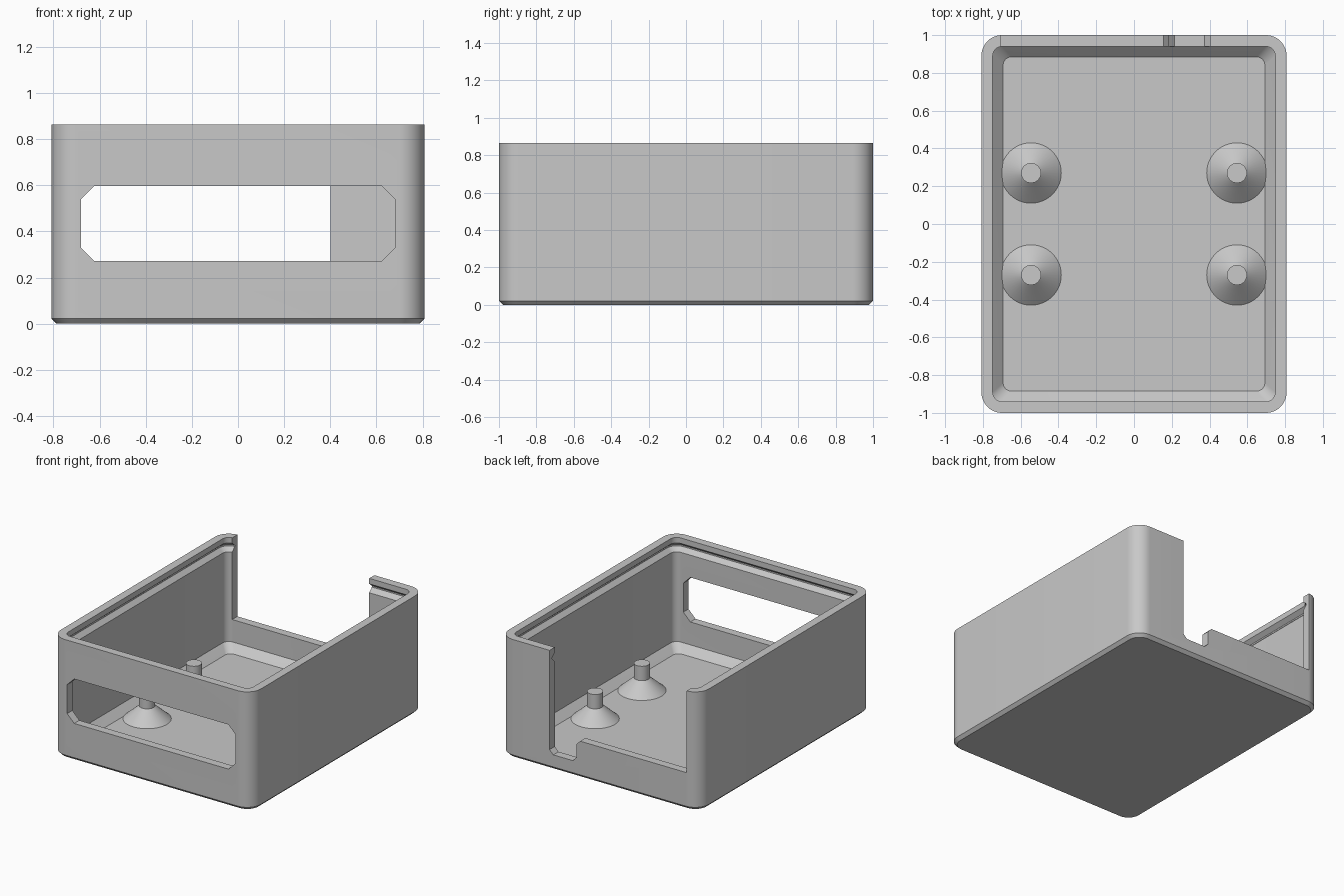
import bpy
import bmesh
from math import sin, cos, pi, radians

if "Cube" in bpy.data.objects:
    bpy.data.objects.remove(bpy.data.objects["Cube"], do_unlink=True)

HALF_X, HALF_Y, HEIGHT = 0.808, 1.0, 0.865
CORNER, WALL, FLOOR = 0.11, 0.06, 0.05

grey = bpy.data.materials.new("plain grey")
grey.use_nodes = True
colour = (0.58, 0.58, 0.58, 1)
grey.diffuse_color = colour
grey.node_tree.nodes["Principled BSDF"].inputs["Base Color"].default_value = colour


def finish(name, bm):
    """Turn a bmesh into a grey object."""
    bmesh.ops.recalc_face_normals(bm, faces=bm.faces)
    mesh = bpy.data.meshes.new(name)
    bm.to_mesh(mesh)
    bm.free()
    obj = bpy.data.objects.new(name, mesh)
    mesh.materials.append(grey)
    bpy.context.collection.objects.link(obj)
    return obj


def loft(name, rings):
    """Skin a stack of point rings and cap both ends."""
    bm = bmesh.new()
    loops = [[bm.verts.new(p) for p in ring] for ring in rings]
    for a, b in zip(loops, loops[1:]):
        for i in range(len(a)):
            j = (i + 1) % len(a)
            bm.faces.new((a[i], a[j], b[j], b[i]))
    bm.faces.new(loops[0])
    bm.faces.new(loops[-1])
    return finish(name, bm)


def rounded_ring(inset, z, steps=12):
    """Rounded rectangle set in from the outer wall."""
    r = max(CORNER - inset, 0.045)
    cx, cy = HALF_X - inset - r, HALF_Y - inset - r
    points = []
    for q, (sx, sy) in enumerate([(1, 1), (-1, 1), (-1, -1), (1, -1)]):
        for k in range(steps + 1):
            a = (q + k / steps) * pi / 2
            points.append((sx * cx + r * cos(a), sy * cy + r * sin(a), z))
    return points


def cut(target, outline, y0, y1):
    """Cut an x-z outline through the target between two depths."""
    cutter = loft("cutter", [[(x, y, z) for x, z in outline] for y in (y0, y1)])
    cutter.hide_render = True
    mod = target.modifiers.new("cut", 'BOOLEAN')
    mod.operation, mod.solver, mod.object = 'DIFFERENCE', 'EXACT', cutter
    bpy.context.view_layer.objects.active = target
    bpy.ops.object.modifier_apply(modifier=mod.name)
    bpy.data.objects.remove(cutter, do_unlink=True)


def smooth(obj):
    bpy.ops.object.select_all(action='DESELECT')
    obj.select_set(True)
    bpy.context.view_layer.objects.active = obj
    bpy.ops.object.shade_smooth_by_angle(angle=radians(30))


# Open box: chamfered foot, rim, snap groove inside, chamfered floor edge
section = [
    (0.022, 0), (0, 0.022), (0, HEIGHT),
    (WALL, HEIGHT), (WALL, 0.825), (WALL - 0.03, 0.8), (WALL - 0.03, 0.79), (WALL, 0.76),
    (WALL, FLOOR + 0.055), (WALL + 0.055, FLOOR),
]
box = loft("open_box", [rounded_ring(inset, z) for inset, z in section])

# Front window with clipped corners
wx, lo, hi, c = 0.68, 0.272, 0.597, 0.057
cut(box, [(-wx + c, lo), (wx - c, lo), (wx, lo + c), (wx, hi - c),
          (wx - c, hi), (-wx + c, hi), (-wx, hi - c), (-wx, lo + c)], -1.2, -0.8)

# Back opening with a small stepped notch at one side
step, notch, c = 0.268, 0.11, 0.03
cut(box, [(-0.705, 1), (-0.705, step), (0.155, step), (0.185, step - c), (0.185, notch + c),
          (0.215, notch), (0.372, notch), (0.402, notch + c), (0.402, 1)], 0.85, 1.2)
smooth(box)

# Four mounting posts: cone foot with a pin on top
profile = [(0.16, FLOOR - 0.005), (0.16, FLOOR), (0.053, 0.145), (0.053, 0.25)]
for side, sx in (("right", -1), ("left", 1)):
    for end, sy in (("front", -1), ("back", 1)):
        rings = [[(sx * 0.545 + r * cos(2 * pi * k / 48),
                   sy * 0.27 + r * sin(2 * pi * k / 48), z) for k in range(48)]
                 for r, z in profile]
        smooth(loft(f"{end}_{side}_post", rings))
